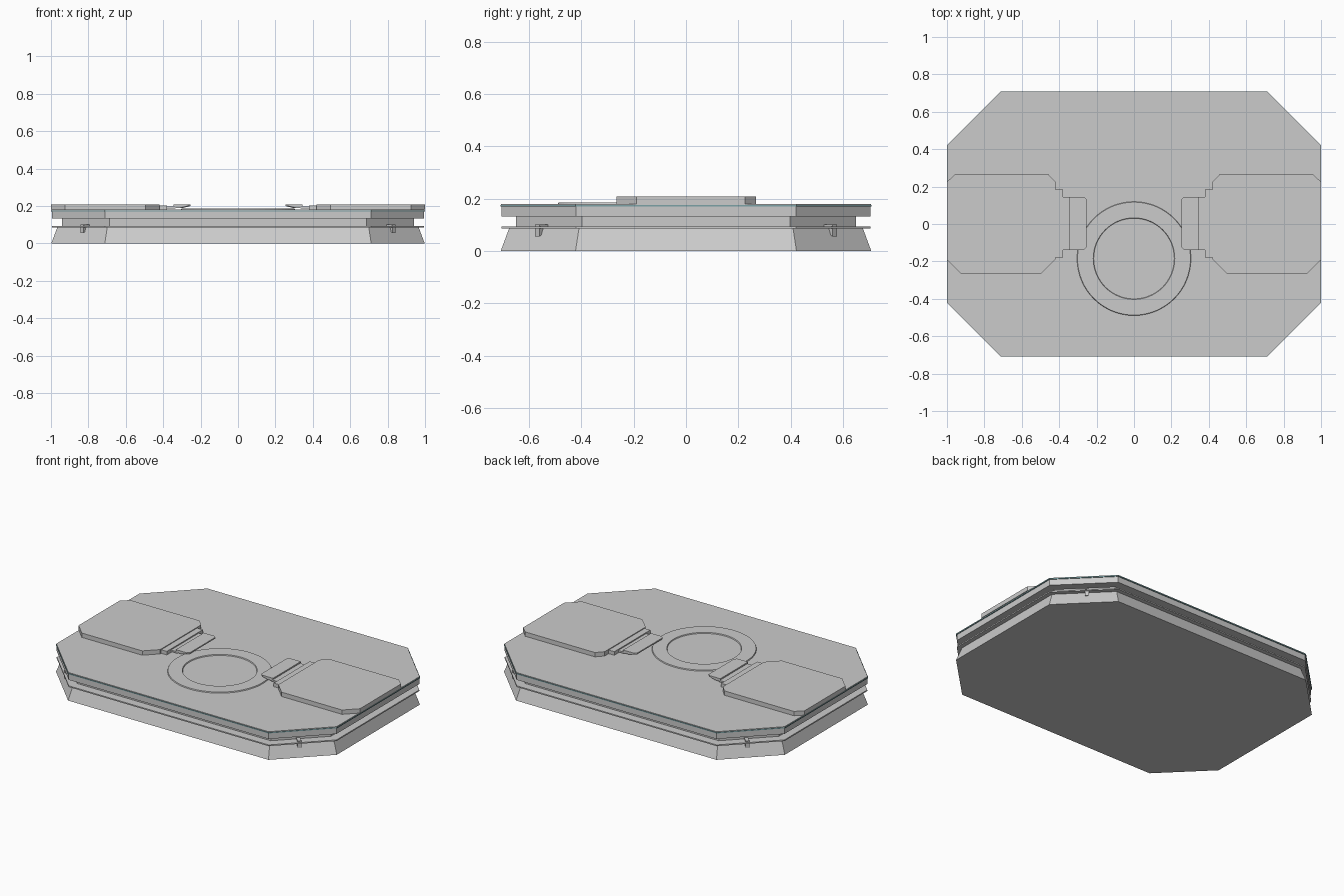
import bpy, bmesh, math

if "Cube" in bpy.data.objects:
    bpy.data.objects.remove(bpy.data.objects["Cube"])

HX, HY, CUT = 1.0, 0.71, 0.287


def octagon(d):
    """Platform outline, moved inward by d on every side."""
    x, y = HX - d, HY - d
    c = CUT - d * (1 - math.tan(math.pi / 8))
    return [(x, -y + c), (x, y - c), (x - c, y), (-x + c, y),
            (-x, y - c), (-x, -y + c), (-x + c, -y), (x - c, -y)]


def finish(name, bm, color=None):
    bmesh.ops.recalc_face_normals(bm, faces=bm.faces)
    me = bpy.data.meshes.new(name)
    bm.to_mesh(me)
    bm.free()
    ob = bpy.data.objects.new(name, me)
    bpy.context.collection.objects.link(ob)
    if color:
        mat = bpy.data.materials.new(name + "_colour")
        mat.diffuse_color = color
        mat.use_nodes = True
        mat.node_tree.nodes["Principled BSDF"].inputs["Base Color"].default_value = mat.diffuse_color
        me.materials.append(mat)
    return ob


def loft(name, rings, closed=False, color=None):
    """Join equal-length outlines [(points, z), ...]; cap ends or close as a tube."""
    bm = bmesh.new()
    vs = [[bm.verts.new((x, y, z)) for x, y in pts] for pts, z in rings]
    pairs = list(zip(vs, vs[1:])) + ([(vs[-1], vs[0])] if closed else [])
    for a, b in pairs:
        n = len(a)
        for i in range(n):
            j = (i + 1) % n
            bm.faces.new((a[i], a[j], b[j], b[i]))
    if not closed:
        bm.faces.new(vs[0])
        bm.faces.new(vs[-1])
    return finish(name, bm, color)


def slab(name, pts, z0, z1):
    return loft(name, [(pts, z0), (pts, z1)])


def mirror(ob, y=False):
    m = ob.modifiers.new("mirror", 'MIRROR')
    m.use_axis = (True, y, False)
    m.use_mirror_merge = False


def circle(r, cy, n=64):
    return [(r * math.cos(math.tau * i / n), cy + r * math.sin(math.tau * i / n))
            for i in range(n)]


# stacked platform layers
loft("base", [(octagon(0.002), 0), (octagon(0.034), 0.086)])
slab("base_lip", octagon(0.006), 0.086, 0.094)
slab("neck", octagon(0.06), 0.094, 0.132)
slab("deck_body", octagon(0.006), 0.132, 0.17)
loft("deck_trim", [(octagon(0.001), 0.17), (octagon(0.001), 0.176)],
     color=(0.2, 0.36, 0.38, 1))
slab("deck_top", octagon(0.004), 0.174, 0.18)

# low raised ring on the deck
cy = -0.185
loft("deck_ring", [(circle(0.305, cy), 0.179), (circle(0.302, cy), 0.186),
                   (circle(0.218, cy), 0.186), (circle(0.215, cy), 0.179)], closed=True)

# side pads with thin cap
pad = [(1, -0.19), (1, 0.225), (0.955, 0.268), (0.46, 0.268), (0.42, 0.225),
       (0.42, -0.19), (0.495, -0.265), (0.925, -0.265)]
mirror(slab("side_pad", pad, 0.18, 0.208))

# step at the inner end of each pad
step = [(0.38, -0.18), (0.43, -0.18), (0.43, 0.185), (0.38, 0.185)]
mirror(slab("pad_step", step, 0.18, 0.203))

# hinge strip and raised flap
hinge = [(0.335, -0.138), (0.385, -0.138), (0.385, 0.145), (0.335, 0.145)]
mirror(slab("flap_hinge", hinge, 0.186, 0.196))
flap = [(0.345, -0.138), (0.345, 0.145), (0.268, 0.145), (0.254, 0.132),
        (0.254, -0.125), (0.268, -0.138)]
under = [(min(x, 0.335) if x > 0.3 else x + 0.04, y) for x, y in flap]
mirror(loft("flap", [(under, 0.19), (flap, 0.2), (flap, 0.208)]))

# small wedge brackets on the four corner faces
bm = bmesh.new()
t = 0.008
sides = []
for s in (-t, t):
    sides.append([bm.verts.new((x + s, y - s, z)) for x, y, z in
                  ((0.835, 0.568, 0.056), (0.835, 0.568, 0.102), (0.765, 0.498, 0.102))])
a, b = sides
bm.faces.new(a)
bm.faces.new(b)
for i in range(3):
    j = (i + 1) % 3
    bm.faces.new((a[i], a[j], b[j], b[i]))
mirror(finish("corner_bracket", bm), y=True)
